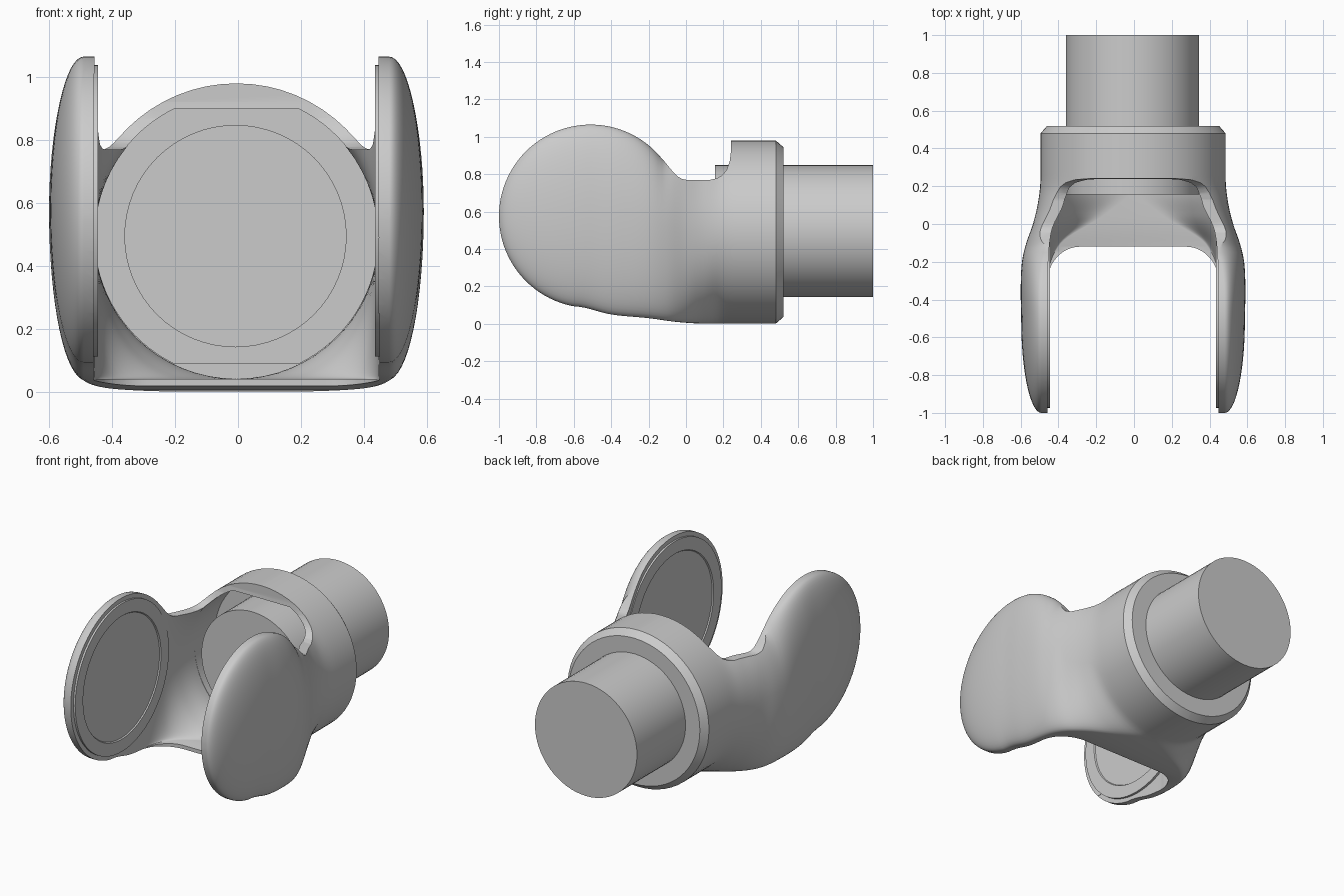
import bpy, bmesh, math

if "Cube" in bpy.data.objects:
    bpy.data.objects.remove(bpy.data.objects["Cube"])

X0 = -0.005                      # axis offset
EY, EZ, ER = -0.51, 0.575, 0.49  # ear centre and radius


def curve(keys, t):
    """Smooth interpolation through (t, value) keys, clamped at the ends."""
    if t <= keys[0][0]:
        return keys[0][1]
    if t >= keys[-1][0]:
        return keys[-1][1]
    n = len(keys)

    def slope(i):
        if i in (0, n - 1):
            return 0
        (a, b), (c, d) = keys[i - 1], keys[i + 1]
        return (d - b) / (c - a)
    for i in range(n - 1):
        (t0, v0), (t1, v1) = keys[i], keys[i + 1]
        if t <= t1:
            h = t1 - t0
            u = (t - t0) / h
            return ((2*u**3 - 3*u*u + 1) * v0 + (u**3 - 2*u*u + u) * h * slope(i)
                    + (3*u*u - 2*u**3) * v1 + (u**3 - u*u) * h * slope(i + 1))


def loft(name, rings, cap=True):
    """Skin closed rings of 3D points."""
    bm = bmesh.new()
    vs = [[bm.verts.new(p) for p in r] for r in rings]
    n = len(vs[0])
    for a, b in zip(vs, vs[1:]):
        for i in range(n):
            j = (i + 1) % n
            bm.faces.new((a[i], a[j], b[j], b[i]))
    if cap:
        bm.faces.new(vs[0])
        bm.faces.new(vs[-1])
    bmesh.ops.recalc_face_normals(bm, faces=bm.faces)
    me = bpy.data.meshes.new(name)
    bm.to_mesh(me)
    bm.free()
    ob = bpy.data.objects.new(name, me)
    bpy.context.collection.objects.link(ob)
    return ob


def section(y, c, a, zb, zc, zt, n=32):
    """Flat-topped oval: half-width c at top and bottom, a at the middle."""
    half = []
    for i in range(n + 1):
        t = math.pi * (i / n - 0.5)
        h = zt - zc if t > 0 else zc - zb
        half.append((c + (a - c) * math.cos(t), zc + h * math.sin(t)))
    return ([(X0 + x, y, z) for x, z in half]
            + [(X0 - x, y, z) for x, z in reversed(half)])


def lathe(name, profile, axis, centre, n=96):
    """Profile of (position along axis, radius) points."""
    rings = []
    for s, r in profile:
        ring = []
        for i in range(n):
            t = 2 * math.pi * i / n
            u, w = r * math.cos(t), r * math.sin(t)
            if axis == 'x':
                ring.append((s, centre[0] + u, centre[1] + w))
            else:
                ring.append((centre[0] + u, s, centre[1] + w))
        rings.append(ring)
    return loft(name, rings)


def cut(ob, cutter):
    cutter.hide_render = True
    m = ob.modifiers.new("cut", 'BOOLEAN')
    m.operation, m.solver, m.object = 'DIFFERENCE', 'EXACT', cutter
    bpy.context.view_layer.objects.active = ob
    bpy.ops.object.modifier_apply(modifier=m.name)
    bpy.data.objects.remove(cutter)


# Yoke outer skin: domed ears blending into a round collar
HALF = [(-.51, .592), (-.35, .595), (-.2, .588), (-.1, .565), (0, .53),
        (.12, .502), (.25, .49)]
FLAT = [(-.51, .485), (-.25, .475), (-.1, .43), (0, .33), (.1, .15), (.2, .001)]
BOTTOM = [(-.6, .093), (-.4, .05), (-.2, .03), (-.05, .01), (.1, 0.001)]
TOP = [(-.12, .869), (0, .9), (.2, .98)]
MID = [(-.4, .575), (.15, .49)]

ys = [EY - ER * math.cos(math.pi / 2 * i / 24) for i in range(24)]
ys[0] = EY - ER * 0.9995
ys += [EY + (0.48 - EY) * i / 44 for i in range(45)]
rings = []
for y in ys:
    chord = math.sqrt(max(0, ER**2 - (y - EY)**2))
    a, c = curve(HALF, y), curve(FLAT, y)
    if y < EY:
        a = c + (a - c) * chord / ER
    zb = EZ - chord if y < -.6 else curve(BOTTOM, y)
    zt = EZ + chord if y < -.12 else curve(TOP, y)
    rings.append(section(y, c, a, zb, curve(MID, y), zt))
rings.append(section(0.52, .001, .455, .035, .49, .945))
yoke = loft("yoke", rings)

# Hollow between the ears, narrowing to a round bore
rings = []
for i in range(33):
    y = -0.35 + 0.57 * i / 32
    rings.append(section(y, curve([(-.3, .45), (-.1, .38), (.05, .15), (.2, .001)], y),
                         curve([(-.3, .452), (.2, .45)], y), .042, .49,
                         curve([(-.2, 1.3), (.1, .94)], y)))
rings.insert(0, section(-1.2, .45, .452, .042, .49, 1.3))
cut(yoke, loft("hollow_cutter", rings))

# Deeper socket with flattened top and bottom
t0 = math.asin(.405 / .45)
arc = [t0 * (2 * i / 32 - 1) for i in range(33)]
sec = [(.45 * math.cos(t), .45 * math.sin(t)) for t in arc]
sec += [(-x, z) for x, z in reversed(sec)]
cut(yoke, loft("socket_cutter", [[(X0 + x, y, .495 + z) for x, z in sec]
                                 for y in (.17, .42)]))

# Upper notch in front of the collar
notch = [(-.125, 1.3), (-.125, .88), (-.08, .825), (-.045, .787), (-.02, .774),
         (0, .77), (.13, .77), (.165, .778), (.195, .795), (.218, .825),
         (.234, .87), (.24, .92), (.24, 1.3)]
cut(yoke, loft("notch_cutter", [[(x, y, z) for y, z in notch] for x in (-.8, .8)]))

# Open floor between the ears with rounded corners
side = [(.454, -1.2)] + [(.28 + .174 * math.cos(t), -.31 + .19 * math.sin(t))
                         for t in [math.pi / 2 * i / 12 for i in range(13)]]
plan = side + [(-x, y) for x, y in reversed(side)]
cut(yoke, loft("floor_cutter", [[(X0 + x, y, z) for x, y in plan] for z in (-.3, .25)]))

# Round pads on the inner faces of the ears
pads = []
for s, label in ((-1, "left"), (1, "right")):
    prof = [(.475, .463), (.44, .463), (.44, .385), (.447, .38)]
    pads.append(lathe(label + "_ear_pad", [(X0 + s * x, r) for x, r in prof],
                      'x', (EY, EZ)))

# Shaft through the collar
shaft = lathe("shaft", [(.155, .353), (1.0, .353)], 'y', (X0 - .003, .495), 64)

bpy.ops.object.select_all(action='DESELECT')
for ob in [yoke, shaft] + pads:
    ob.select_set(True)
bpy.context.view_layer.objects.active = yoke
bpy.ops.object.shade_smooth_by_angle(angle=math.radians(30))
